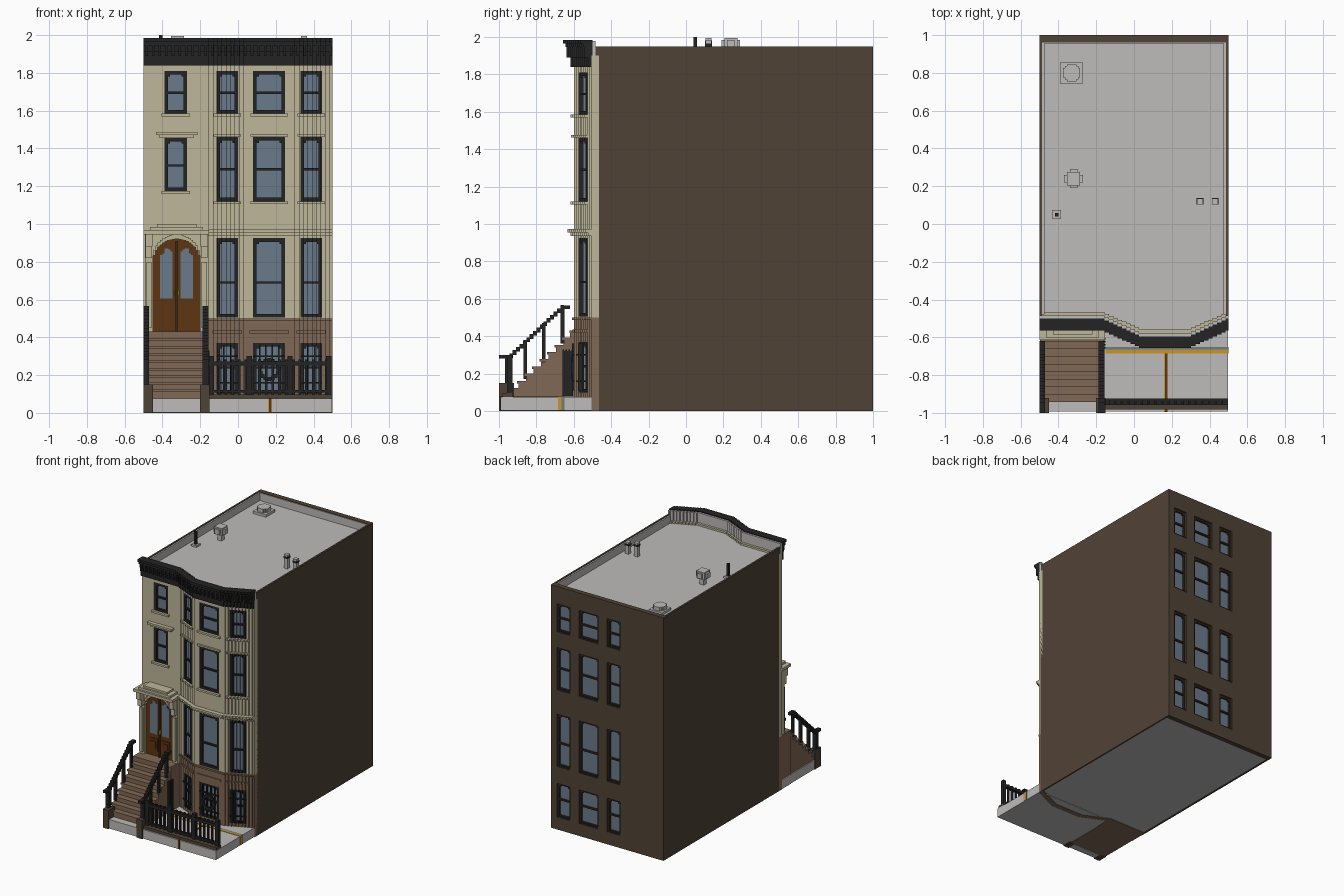
import bpy, bmesh, math

cube = bpy.data.objects.get("Cube")
if cube:
    bpy.data.objects.remove(cube, do_unlink=True)

PALETTE = {"cream": "BDB799", "stone": "806855", "brown_wall": "504236", "iron": "242425",
           "pale_grey": "BEBCBA", "glass": "6A7A8B", "door_wood": "5E3511",
           "ochre": "C8962A", "dark_sash": "33281F"}


def linear(h):
    return [((int(h[i:i + 2], 16) / 255 + 0.055) / 1.055) ** 2.4 for i in (0, 2, 4)] + [1.0]


MATS = {}
for name, code in PALETTE.items():
    m = bpy.data.materials.new(name)
    m.use_nodes = True
    m.diffuse_color = linear(code)
    m.node_tree.nodes["Principled BSDF"].inputs["Base Color"].default_value = linear(code)
    MATS[name] = m


class Part:
    """One object gathered from axis-aligned boxes."""
    def __init__(self, name):
        self.name, self.bm, self.mats = name, bmesh.new(), []

    def box(self, x, y, z, mat):
        if mat not in self.mats:
            self.mats.append(mat)
        geo = bmesh.ops.create_cube(self.bm, size=1)
        for v in geo["verts"]:
            v.co = [r[0] if c < 0 else r[1] for c, r in zip(v.co, (x, y, z))]
        for f in {f for v in geo["verts"] for f in v.link_faces}:
            f.material_index = self.mats.index(mat)

    def done(self):
        me = bpy.data.meshes.new(self.name)
        bmesh.ops.recalc_face_normals(self.bm, faces=self.bm.faces)
        self.bm.to_mesh(me)
        self.bm.free()
        for m in self.mats:
            me.materials.append(MATS[m])
        bpy.context.collection.objects.link(bpy.data.objects.new(self.name, me))


# Stepped plan of the bay front
FLAT, RISE, STEPS, MID = -0.505, 0.0105, 9, 0.165
left_steps = [-0.155 + i * 0.0228 for i in range(STEPS + 1)]
BREAKS = sorted(left_steps + [2 * MID - x for x in left_steps])


def front_y(x):
    n = sum(1 for s in left_steps if s < MID - abs(x - MID))
    return FLAT - RISE * min(n, STEPS)


def shell(part, x0, x1, z0, z1, out, depth, mat, back=False):
    """Box that follows the front plan (or the flat back), 'out' from the wall face."""
    if back:
        part.box((x0, x1), (1 + out - depth, 1 + out), (z0, z1), mat)
        return
    cuts = [x0] + [b for b in BREAKS if x0 + 1e-4 < b < x1 - 1e-4] + [x1]
    for a, b in zip(cuts, cuts[1:]):
        y = front_y((a + b) / 2) - out
        part.box((a, b), (y, y + depth), (z0, z1), mat)


# Window layout
COLS = [(-0.115, 0.0), (0.08, 0.25), (0.33, 0.445)]
ROWS = [(0.1, 0.37, 0.24), (0.505, 0.925, 0.69), (1.12, 1.46, 1.29), (1.585, 1.81, 1.695)]
BAY = [(c, r) for c in COLS for r in ROWS]
FLAT_WINDOWS = [((-0.39, -0.27), (1.175, 1.455, 1.31)), ((-0.39, -0.27), (1.585, 1.81, 1.695))]


def wall(part, windows, top, bands, back=False):
    """Wall with window openings; bands(x) lists (z limit, material) upward."""
    xs = sorted({-0.5, -0.155, 0.5} | {e for c, r in windows for e in c})
    for a, b in zip(xs, xs[1:]):
        holes = sorted(r[:2] for c, r in windows if c[0] < (a + b) / 2 < c[1])
        edges = [0] + [e for h in holes for e in h] + [top]
        for lo, hi in zip(edges[::2], edges[1::2]):
            for limit, mat in bands(a):
                if lo < min(hi, limit):
                    shell(part, a, b, lo, min(hi, limit), 0, 0.04, mat, back)
                    lo = min(hi, limit)


def window(part, c, r, sash, back=False):
    (x0, x1), (z0, z1, zm) = c, r
    w = 0.014 if back else 0.019
    o = -0.012 if back else -0.003
    shell(part, x0, x1, z0, z1, o - 0.015, 0.014, "glass", back)
    for a, b in ((x0, x0 + w), (x1 - w, x1)):
        shell(part, a, b, z0, z1, o, 0.02, sash, back)
    for a, b in ((z0, z0 + w), (z1 - w, z1), (zm - 0.006, zm + 0.006)):
        shell(part, x0, x1, a, b, o, 0.02, sash, back)
    for a in (x0 + w, x1 - w - 0.011):          # clipped upper corners
        shell(part, a, a + 0.011, z1 - w - 0.011, z1 - w, o, 0.02, sash, back)


p = Part("front_wall")
wall(p, BAY + FLAT_WINDOWS, 1.9, lambda x: [(0.5, "stone"), (9, "cream")] if x > -0.16 else [(0.43, "stone"), (9, "cream")])
p.done()
p = Part("front_windows")
for c, r in BAY + FLAT_WINDOWS:
    window(p, c, r, "iron")
p.done()
p = Part("back_wall")
wall(p, BAY, 1.95, lambda x: [(9, "brown_wall")], True)
p.done()
p = Part("back_windows")
for c, r in BAY:
    window(p, c, r, "dark_sash", True)
    shell(p, c[0], c[1], r[0], r[0] + 0.012, -0.004, 0.02, "iron", True)
p.done()

# Sills, lintels and string courses
p = Part("front_trim")
for c, r in BAY[:]+ FLAT_WINDOWS:
    if r[0] > 1:
        shell(p, c[0] - 0.015, c[1] + 0.015, r[0] - 0.015, r[0], 0.018, 0.03, "cream")
shell(p, -0.435, -0.215, 1.472, 1.488, 0.03, 0.04, "cream")
shell(p, -0.415, -0.235, 1.455, 1.472, 0.015, 0.03, "cream")
for c in COLS:
    shell(p, c[0] - 0.015, c[1] + 0.015, 1.462, 1.475, 0.015, 0.03, "cream")
    shell(p, c[0] - 0.02, c[1] + 0.02, 0.42, 0.435, 0.008, 0.02, "stone")
shell(p, -0.155, 0.5, 0.955, 0.972, 0.035, 0.05, "cream")
shell(p, -0.155, 0.5, 0.937, 0.955, 0.018, 0.03, "cream")
shell(p, -0.155, 0.5, 0.487, 0.5, 0.01, 0.02, "stone")
p.done()

# Cornice with brackets and its grey back
p = Part("cornice")
for z0, z1, out in ((1.84, 1.91, 0.018), (1.91, 1.945, 0.028), (1.945, 1.965, 0.045), (1.965, 1.985, 0.058)):
    shell(p, -0.5, 0.5, z0, z1, out, out + 0.005, "iron")
for i in range(29):
    x = -0.49 + i * 0.0348
    shell(p, x, x + 0.014, 1.89, 1.96, 0.04, 0.04, "iron")
shell(p, -0.5, 0.5, 1.87, 1.978, -0.005, 0.016, "pale_grey")
p.done()

# Party walls, floor and roof
p = Part("side_walls")
for s in (-1, 1):
    p.box(sorted((s * 0.5, s * 0.487)), (-0.49, 0.97), (0, 1.95), "brown_wall")
p.done()
p = Part("roof")
shell(p, -0.486, 0.486, 1.86, 1.885, -0.01, 0.12, "pale_grey")
p.box((-0.486, 0.486), (-0.48, 0.96), (1.86, 1.885), "pale_grey")
for s in (-1, 1):
    p.box(sorted((s * 0.487, s * 0.475)), (-0.48, 0.96), (1.88, 1.945), "pale_grey")
p.box((-0.487, 0.487), (0.955, 0.982), (1.88, 1.946), "pale_grey")
p.done()
p = Part("building_floor")
p.box((-0.487, 0.487), (-0.49, 0.965), (0.004, 0.02), "pale_grey")
p.done()


def stack(name, x, y, layers):
    """Roof fitting from layers of (half x, half y, z0, z1, material)."""
    q = Part(name)
    for hx, hy, z0, z1, mat in layers:
        q.box((x - hx, x + hx), (y - hy, y + hy), (z0, z1), mat)
    q.done()


G = "pale_grey"
stack("roof_hatch", -0.33, 0.8, [(0.058, 0.058, 1.88, 1.905, G), (0.045, 0.025, 1.9, 1.935, G), (0.025, 0.045, 1.9, 1.935, G), (0.036, 0.036, 1.9, 1.935, G)])
stack("turbine_vent", -0.32, 0.24, [(0.018, 0.018, 1.88, 1.95, G), (0.05, 0.02, 1.945, 1.985, G), (0.02, 0.05, 1.945, 1.985, G), (0.035, 0.035, 1.935, 1.995, G)])
stack("vent_pipe", -0.41, 0.05, [(0.024, 0.024, 1.88, 1.9, G), (0.009, 0.009, 1.9, 2.0, "iron")])
for n, x, top in (("left", 0.43, 1.98), ("right", 0.35, 1.995)):
    stack("flue_" + n, x, 0.12, [(0.016, 0.016, 1.88, top - 0.03, G), (0.018, 0.018, top - 0.03, top - 0.015, "iron"), (0.016, 0.016, top - 0.015, top, G)])

# Arched double door in a hooded surround
CX, R, ZC = -0.325, 0.125, 0.795
p, door = Part("door_surround"), Part("front_door")
N = 20
for i in range(N):
    a, b = CX - R + 2 * R * i / N, CX - R + 2 * R * (i + 1) / N
    top = ZC + math.sqrt(R * R - ((a + b) / 2 - CX) ** 2)
    p.box((a, b), (-0.545, -0.5), (top, 0.95), "cream")
    p.box((a, b), (-0.56, -0.5), (top, min(top + 0.025, 0.955)), "cream")
    door.box((a, b), (-0.525, -0.5), (0.43, top), "door_wood")
for s in (-1, 1):
    x = sorted((CX + s * R, CX + s * 0.168))
    p.box(x, (-0.545, -0.5), (0.43, 0.95), "cream")
    p.box((x[0] + 0.008, x[1] - 0.008), (-0.56, -0.5), (0.45, 0.8), "cream")
    p.box((x[0] + 0.004, x[1] - 0.004), (-0.575, -0.5), (0.82, 0.88), "cream")
    p.box((x[0] + 0.002, x[1] - 0.002), (-0.595, -0.5), (0.88, 0.945), "cream")
    # door leaf: arched light, lower panel and handle
    c = CX + s * 0.054
    for k in range(6):
        a = c - 0.033 + k * 0.011
        lift = math.sin(math.pi * (k + 0.5) / 6) * 0.02 - (0.02 if s * (a + 0.0055 - c) > 0.015 else 0)
        door.box((a, a + 0.011), (-0.529, -0.52), (0.605, 0.85 + lift), "glass")
    door.box((c - 0.036, c + 0.036), (-0.532, -0.52), (0.47, 0.57), "door_wood")
    door.box((c - 0.022, c + 0.022), (-0.537, -0.52), (0.49, 0.55), "door_wood")
    door.box(sorted((CX + s * 0.008, CX + s * 0.014)), (-0.54, -0.52), (0.62, 0.65), "ochre")
door.box((CX - 0.005, CX + 0.005), (-0.535, -0.52), (0.43, 0.91), "dark_sash")
p.box((-0.5, -0.153), (-0.615, -0.5), (0.945, 0.967), "cream")
p.box((-0.465, -0.185), (-0.6, -0.5), (0.967, 0.985), "cream")
p.box((-0.43, -0.22), (-0.585, -0.5), (0.985, 1.0), "cream")
p.done()
door.done()

# Stoop with nosed steps and a gate below
p = Part("stoop")
p.box((-0.497, -0.16), (-0.62, -0.5), (0, 0.43), "stone")
for i in range(9):
    z, y = 0.43 - 0.0385 * i, -0.615 - 0.04 * i
    p.box((-0.49, -0.165), (y, y + 0.045), (0.0, z), "stone")
    p.box((-0.495, -0.16), (y - 0.008, y + 0.04), (z - 0.012, z + 0.001), "stone")
p.done()
p = Part("under_stoop_gate")
for k in range(4):
    p.box((-0.17, -0.15), (-0.66 + k * 0.016, -0.652 + k * 0.016), (0.08, 0.33), "iron")
p.box((-0.168, -0.157), (-0.66, -0.604), (0.08, 0.32), "iron")
p.done()

# Pedestals and stepped stair railings
for side, x0, x1 in (("right", -0.5, -0.47), ("left", -0.187, -0.157)):
    p = Part("pedestal_" + side)
    p.box((x0 if side == "right" else x0 - 0.013, x0 + 0.05 if side == "right" else -0.15), (-1, -0.92), (0, 0.15), "brown_wall")
    p.done()
    p = Part("stair_rail_" + side)
    p.box((x0, x1), (-1, -0.935), (0.28, 0.3), "iron")
    for k in range(16):
        y, z = -0.945 + k * 0.0182, 0.283 + k * 0.0172
        p.box((x0, x1), (y, y + 0.021), (z, z + 0.025), "iron")
    p.box((x0, x1), (-0.665, -0.62), (0.545, 0.565), "iron")
    for y, z0, z1 in ((-0.95, 0.1, 0.3), (-0.86, 0.17, 0.38), (-0.76, 0.26, 0.47), (-0.66, 0.36, 0.56)):
        p.box((x0 + 0.005, x1 - 0.005), (y - 0.01, y + 0.01), (z0, z1), "iron")
    p.box((x0, x1), (-0.967, -0.933), (0.15, 0.29), "iron")
    p.done()

# Front yard slab with painted joints
p = Part("yard_slab")
p.box((-0.498, 0.498), (-0.992, -0.495), (0.003, 0.075), "pale_grey")
p.box((-0.15, 0.5), (-0.685, -0.665), (0.004, 0.078), "ochre")
p.box((-0.15, 0.5), (-0.665, -0.65), (0.004, 0.078), "glass")
p.box((0.165, 0.178), (-0.995, -0.685), (0.004, 0.078), "door_wood")
p.box((0.159, 0.165), (-0.995, -0.685), (0.004, 0.077), "ochre")
p.done()

# Iron fence on a low curb
p = Part("fence")
p.box((-0.15, 0.495), (-0.982, -0.925), (0.074, 0.097), "brown_wall")
for z0, z1 in ((0.108, 0.122), (0.25, 0.272)):
    p.box((-0.155, 0.495), (-0.957, -0.93), (z0, z1), "iron")
for i in range(18):
    x = -0.135 + i * 0.0355
    p.box((x - 0.007, x + 0.007), (-0.95, -0.936), (0.09, 0.283), "iron")
for x in (-0.14, 0.06, 0.275, 0.48):
    p.box((x - 0.014, x + 0.014), (-0.958, -0.928), (0.09, 0.3), "iron")
p.done()

# Basement window grilles
p = Part("basement_grilles")
for c in COLS:
    n = 5 if c == COLS[1] else 3
    for k in range(1, n):
        x = c[0] + (c[1] - c[0]) * k / n
        shell(p, x - 0.004, x + 0.004, 0.11, 0.36, 0.01, 0.012, "iron")
    for z in (0.16, 0.3):
        shell(p, c[0], c[1], z - 0.004, z + 0.004, 0.01, 0.012, "iron")
for k in range(16):
    a = k * math.tau / 16
    x, z = MID + 0.05 * math.cos(a), 0.23 + 0.05 * math.sin(a)
    shell(p, x - 0.01, x + 0.01, z - 0.01, z + 0.01, 0.014, 0.014, "iron")
p.done()
